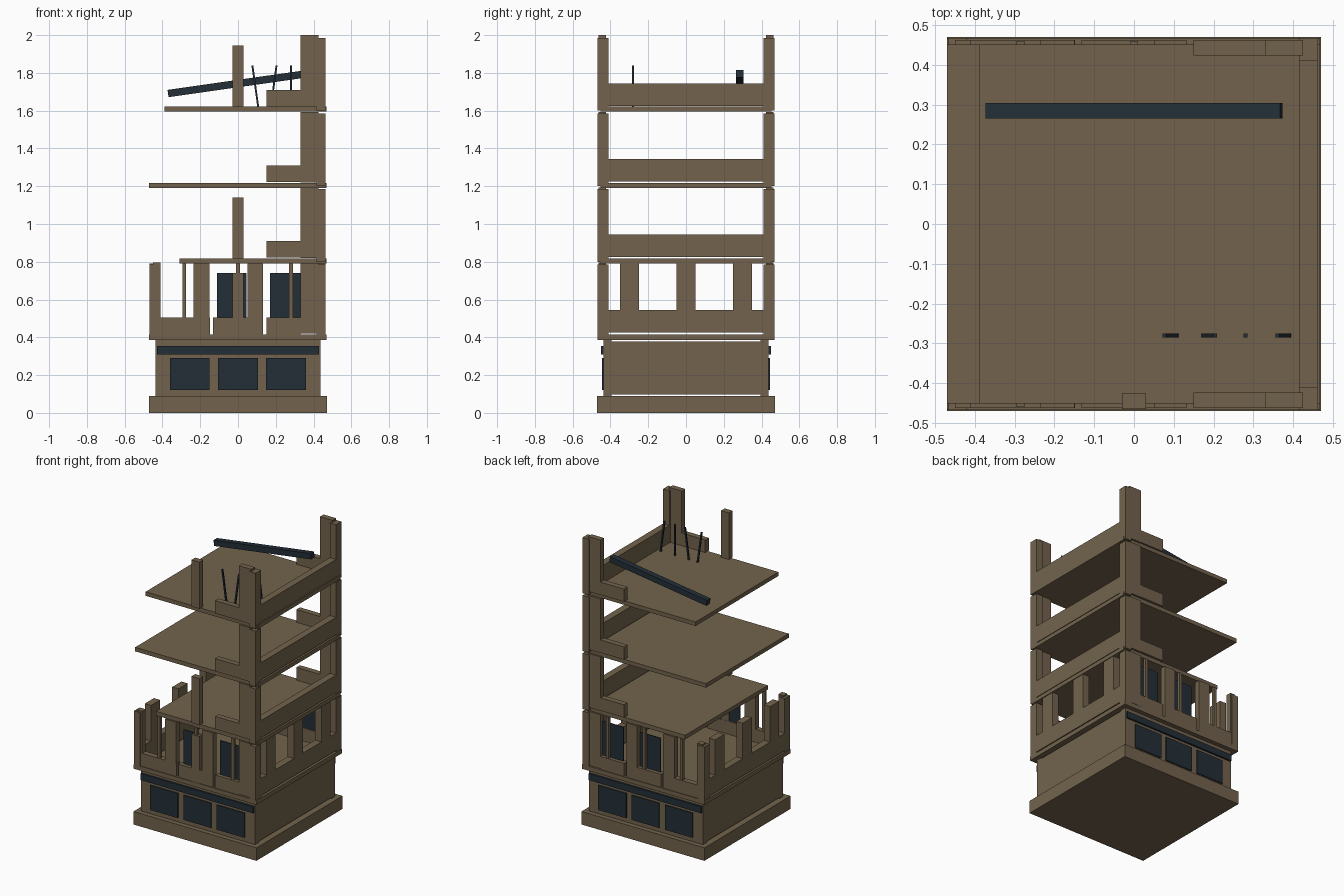
import bpy
import math

if "Cube" in bpy.data.objects:
    bpy.data.objects.remove(bpy.data.objects["Cube"])


def material(name, rgb):
    m = bpy.data.materials.new(name)
    m.diffuse_color = (*rgb, 1)
    m.use_nodes = True
    m.node_tree.nodes["Principled BSDF"].inputs["Base Color"].default_value = m.diffuse_color
    return m


STONE = material("weathered tan concrete", (0.170, 0.124, 0.073))
DARK = material("dark blue grey", (0.017, 0.028, 0.039))


def box(name, x, y, z, mat=STONE, tilt=0.0):
    """Box from (min, max) ranges, optionally tilted about the y axis."""
    size = [r[1] - r[0] for r in (x, y, z)]
    bpy.ops.mesh.primitive_cube_add(size=1, location=[sum(r) / 2 for r in (x, y, z)])
    ob = bpy.context.object
    ob.name = name
    ob.scale = size
    ob.rotation_euler = (0, tilt, 0)
    ob.data.materials.append(mat)
    return ob


def both_y(name, x, y, z, mat=STONE):
    """Same box on the front and, mirrored, on the back."""
    box("front_" + name, x, (-y[1], -y[0]), z, mat)
    box("back_" + name, x, y, z, mat)


def side_wall(name, x, z0, pier_ys):
    """Side wall with low spandrel, corner columns and optional piers."""
    box(name + "_spandrel", x, (-0.41, 0.41), (z0 + 0.025, z0 + 0.145))
    both_y(name + "_corner_column", x, (0.41, 0.468), (z0, z0 + 0.385))
    for y in pier_ys:
        box(name + "_pier", x, (y - 0.05, y + 0.05), (z0 + 0.145, z0 + 0.39))


# plinth and ground floor shop
box("plinth", (-0.47, 0.47), (-0.47, 0.47), (0, 0.09))
both_y("shop_wall", (-0.437, 0.437), (0.395, 0.437), (0.09, 0.385))
for s, side in ((-1, "left"), (1, "right")):
    box(side + "_shop_wall", sorted((s * 0.395, s * 0.437)), (-0.395, 0.395), (0.098, 0.378))
for x in ((-0.36, -0.15), (-0.105, 0.105), (0.147, 0.36)):
    both_y("shop_window", x, (0.437, 0.445), (0.12, 0.29), DARK)
both_y("sign_band", (-0.43, 0.43), (0.437, 0.45), (0.31, 0.355), DARK)

# floor slabs, broken away on the left
box("first_floor_slab", (-0.47, 0.468), (-0.468, 0.468), (0.385, 0.415))
for name, x0, z in (("second_floor_slab", -0.31, 0.79),
                    ("third_floor_slab", -0.47, 1.19),
                    ("roof_slab", -0.39, 1.595)):
    box(name, (x0, 0.468), (-0.452, 0.452), (z, z + 0.028))

# intact first storey, front and back
WALL = (0.424, 0.463)
for x in ((-0.41, -0.148), (-0.132, 0.132), (0.15, 0.33)):
    both_y("spandrel", x, WALL, (0.415, 0.505))
for x in ((-0.235, -0.15), (0.05, 0.132)):
    both_y("pier", x, WALL, (0.505, 0.79))
for x in (-0.285, 0.0, 0.28):
    both_y("mullion", (x - 0.01, x + 0.01), (0.44, 0.46), (0.505, 0.79))
for x in ((-0.11, 0.045), (0.17, 0.33)):
    both_y("window_pane", x, (0.432, 0.438), (0.505, 0.74), DARK)
both_y("left_end_column", (-0.45, -0.41), WALL, (0.415, 0.795))
side_wall("left_wall", (-0.468, -0.42), 0.4, (-0.3, 0, 0.3))

# surviving right-hand corner of every storey
for k in range(4):
    z = 0.4 + 0.4 * k
    side_wall("right_wall", (0.415, 0.463), z, (-0.3, 0, 0.3) if k == 0 else ())
    both_y("corner_pier", (0.33, 0.425), WALL, (z + 0.02, z + 0.4 if k == 3 else z + 0.393))
    if k:
        both_y("wall_stub", (0.15, 0.33), WALL, (z + 0.022, z + 0.11))

# free-standing front pilasters
for z0, z1 in ((0.415, 0.74), (0.818, 1.14), (1.623, 1.945)):
    box("front_pilaster", (-0.03, 0.03), (-0.466, -0.425), (z0, z1))

# fallen roof beam
box("fallen_beam", (-0.374, 0.374), (0.265, 0.304), (1.724, 1.763), DARK, -math.radians(8.1))

# bent reinforcing rods: (bottom x, top x)
for xb, xt in ((0.107, 0.076), (0.174, 0.204), (0.28, 0.28), (0.39, 0.361)):
    xm = (xb + xt) / 2
    box("reinforcing_rod", (xm - 0.005, xm + 0.005), (-0.285, -0.275), (1.62, 1.84),
        DARK, math.atan2(xt - xb, 0.22))
